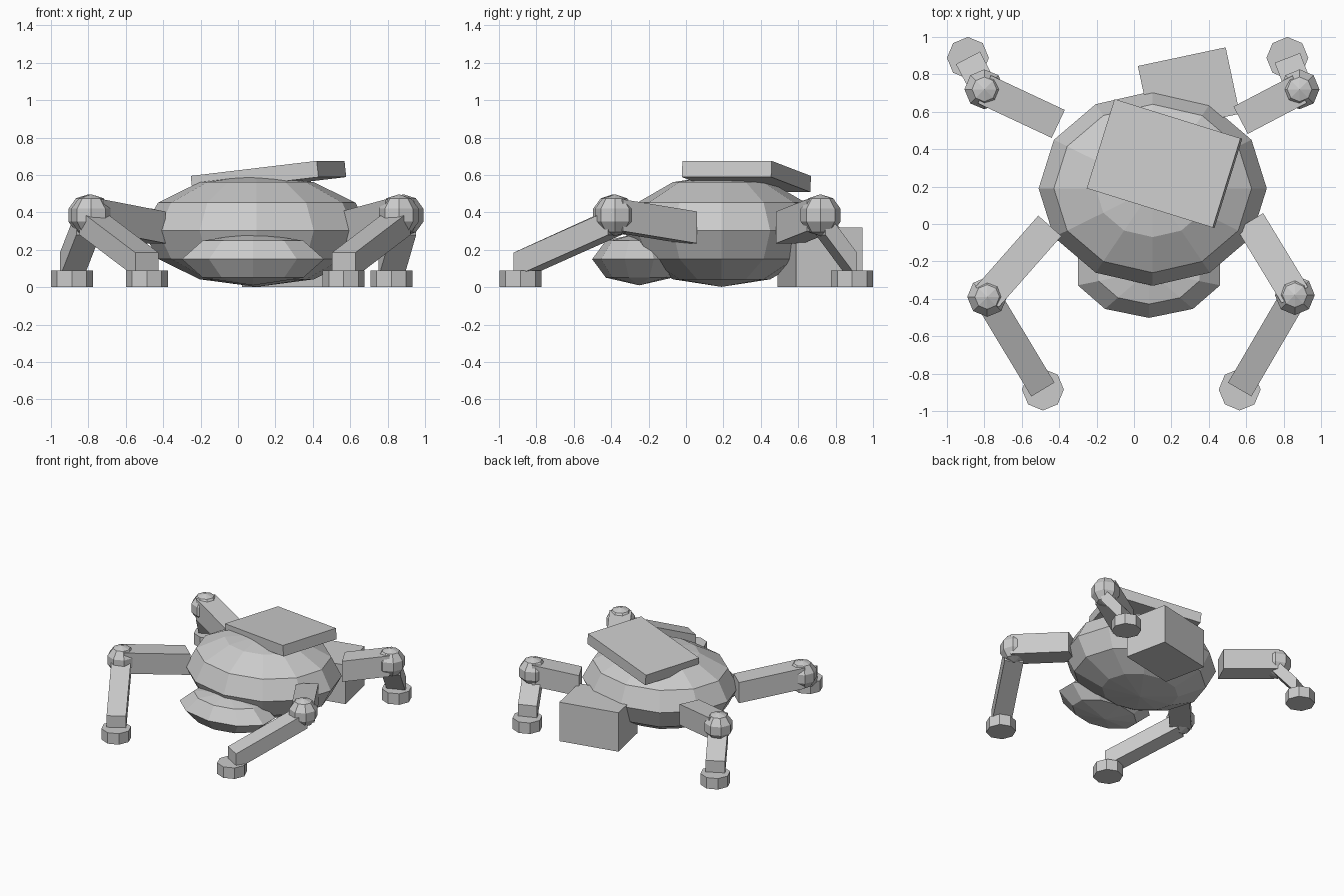
import bpy
import bmesh
from math import radians
from mathutils import Vector, Matrix, Euler

cube = bpy.data.objects.get("Cube")
if cube:
    bpy.data.objects.remove(cube, do_unlink=True)

# One plain grey for everything
GREY = (0.6, 0.6, 0.6, 1.0)
grey = bpy.data.materials.new("plain_grey")
grey.use_nodes = True
grey.diffuse_color = GREY
grey.node_tree.nodes["Principled BSDF"].inputs["Base Color"].default_value = GREY


def add_object(name, bm):
    bmesh.ops.recalc_face_normals(bm, faces=bm.faces[:])
    mesh = bpy.data.meshes.new(name)
    bm.to_mesh(mesh)
    bm.free()
    mesh.materials.append(grey)
    obj = bpy.data.objects.new(name, mesh)
    bpy.context.scene.collection.objects.link(obj)
    return obj


def ellipsoid(name, centre, radii, segments, rings):
    bm = bmesh.new()
    bmesh.ops.create_uvsphere(
        bm, u_segments=segments, v_segments=rings, radius=1,
        matrix=Matrix.LocRotScale(Vector(centre), None, Vector(radii)))
    add_object(name, bm)


def box(name, centre, size, tilt=0, turn=0):
    bm = bmesh.new()
    rotation = Euler((0, radians(tilt), radians(turn)))
    bmesh.ops.create_cube(
        bm, size=1,
        matrix=Matrix.LocRotScale(Vector(centre), rotation, Vector(size)))
    add_object(name, bm)


def beam(name, start, end, width, height):
    """Straight bar between two points, with upright end faces."""
    start, end = Vector(start), Vector(end)
    along = end - start
    side = Vector((-along.y, along.x, 0)).normalized() * width / 2
    up = Vector((0, 0, height / 2))
    bm = bmesh.new()
    first, last = [
        [bm.verts.new(p + side * s + up * u)
         for s, u in ((-1, -1), (1, -1), (1, 1), (-1, 1))]
        for p in (start, end)]
    bm.faces.new(first)
    bm.faces.new(last)
    for i in range(4):
        j = (i + 1) % 4
        bm.faces.new((first[i], first[j], last[j], last[i]))
    add_object(name, bm)


def foot(name, x, y):
    bm = bmesh.new()
    bmesh.ops.create_cone(
        bm, cap_ends=True, segments=8, radius1=0.112, radius2=0.112,
        depth=0.09, matrix=Matrix.Translation((x, y, 0.045)))
    add_object(name, bm)


# Body, head, back plate and rear block
ellipsoid("body", (0.1, 0.19, 0.302), (0.61, 0.52, 0.3), 12, 6)
ellipsoid("head", (0.08, -0.25, 0.15), (0.4, 0.252, 0.14), 10, 4)
box("back_plate", (0.163, 0.323, 0.592), (0.71, 0.5, 0.087), -6.5, -17.3)
box("rear_block", (0.293, 0.717, 0.16), (0.48, 0.363, 0.32), 0, 12)

# Legs: hip, knee and foot positions seen from above
LEGS = {
    "front_right": ((-0.45, -0.01), (-0.785, -0.39), (-0.487, -0.885)),
    "front_left": ((0.62, 0.015), (0.86, -0.38), (0.565, -0.885)),
    "back_right": ((-0.405, 0.535), (-0.8, 0.72), (-0.888, 0.888)),
    "back_left": ((0.57, 0.555), (0.885, 0.72), (0.82, 0.888)),
}
for place, (hip, knee, sole) in LEGS.items():
    beam(place + "_upper_leg", (*hip, 0.32), (*knee, 0.385), 0.165, 0.17)
    ellipsoid(place + "_knee", (*knee, 0.385), (0.112,) * 3, 8, 5)
    beam(place + "_lower_leg", (*knee, 0.345), (*sole, 0.12), 0.145, 0.13)
    foot(place + "_foot", *sole)
